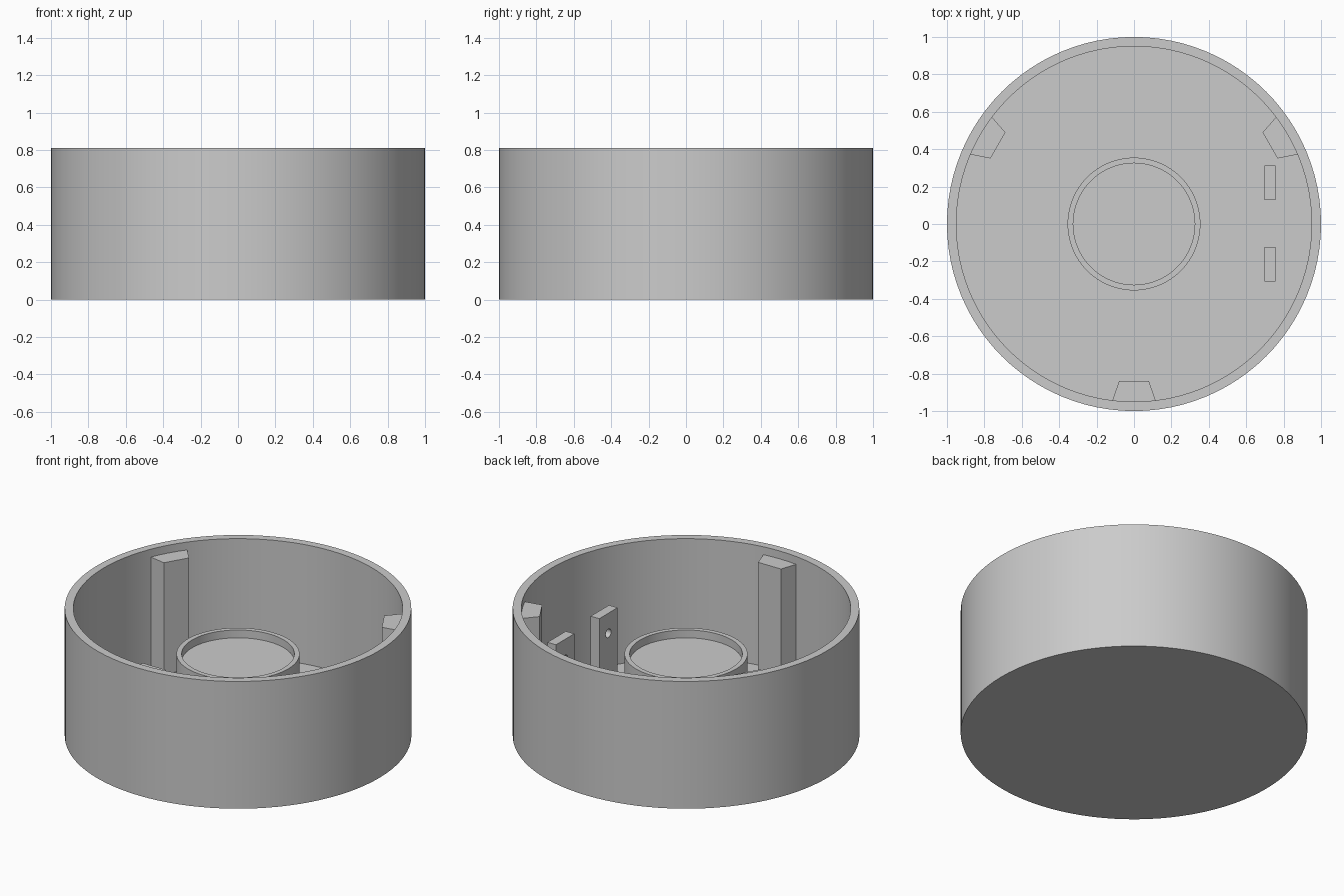
import bpy
import bmesh
from math import pi, radians
from mathutils import Matrix, Vector

if "Cube" in bpy.data.objects:
    bpy.data.objects.remove(bpy.data.objects["Cube"])

FLOOR = 0.05

# One plain grey plastic
grey = bpy.data.materials.new("plain grey")
grey.use_nodes = True
colour = (0.6, 0.6, 0.6, 1)
grey.diffuse_color = colour
grey.node_tree.nodes["Principled BSDF"].inputs["Base Color"].default_value = colour


def finish(name, bm):
    bmesh.ops.recalc_face_normals(bm, faces=bm.faces)
    mesh = bpy.data.meshes.new(name)
    bm.to_mesh(mesh)
    bm.free()
    mesh.materials.append(grey)
    obj = bpy.data.objects.new(name, mesh)
    bpy.context.collection.objects.link(obj)
    return obj


def smooth(obj):
    bpy.ops.object.select_all(action="DESELECT")
    obj.select_set(True)
    bpy.context.view_layer.objects.active = obj
    bpy.ops.object.shade_smooth_by_angle(angle=radians(30))


def lathe(name, profile, steps=96):
    """Turn an (r, z) profile that starts and ends on the axis."""
    bm = bmesh.new()
    verts = [bm.verts.new((r, 0, z)) for r, z in profile]
    edges = [bm.edges.new(pair) for pair in zip(verts, verts[1:])]
    bmesh.ops.spin(bm, geom=verts + edges, cent=(0, 0, 0), axis=(0, 0, 1),
                   angle=2 * pi, steps=steps, use_duplicate=False)
    bmesh.ops.remove_doubles(bm, verts=bm.verts, dist=0.0001)
    obj = finish(name, bm)
    smooth(obj)
    return obj


def prism(name, outline, bottom, top):
    bm = bmesh.new()
    face = bm.faces.new([bm.verts.new((x, y, bottom)) for x, y in outline])
    grown = bmesh.ops.extrude_face_region(bm, geom=[face])["geom"]
    moved = [v for v in grown if isinstance(v, bmesh.types.BMVert)]
    bmesh.ops.translate(bm, verts=moved, vec=(0, 0, top - bottom))
    return finish(name, bm)


# Round open tub
lathe("tub", [(0, 0), (1, 0), (1, 0.81), (0.95, 0.81), (0.95, FLOOR), (0, FLOOR)])

# Central pedestal with a raised lip
lathe("pedestal", [(0, FLOOR), (0.355, FLOOR), (0.355, 0.52),
                   (0.325, 0.52), (0.325, 0.47), (0, 0.47)])

# Three tapered posts against the wall
post_outline = [(-0.08, -0.84), (0.08, -0.84), (0.116, -0.945),
                (0, -0.952), (-0.116, -0.945)]
for name, turn in (("front_post", 0), ("left_post", 120), ("right_post", 240)):
    spin = Matrix.Rotation(radians(turn), 3, "Z")
    outline = [(spin @ Vector((x, y, 0))).xy for x, y in post_outline]
    prism(name, outline, FLOOR, 0.76)

# Pair of upright brackets, each with a pin hole
for name, y in (("back_bracket", 0.22), ("front_bracket", -0.215)):
    outline = [(0.697, y - 0.092), (0.757, y - 0.092),
               (0.757, y + 0.092), (0.697, y + 0.092)]
    bracket = prism(name, outline, FLOOR, 0.51)

    bm = bmesh.new()
    place = Matrix.Translation((0.727, y, 0.382)) @ Matrix.Rotation(pi / 2, 4, "Y")
    bmesh.ops.create_cone(bm, cap_ends=True, segments=24, radius1=0.027,
                          radius2=0.027, depth=0.2, matrix=place)
    cutter = finish("hole_cutter", bm)
    cutter.hide_render = True

    cut = bracket.modifiers.new("pin hole", "BOOLEAN")
    cut.operation = "DIFFERENCE"
    cut.solver = "EXACT"
    cut.object = cutter
    bpy.context.view_layer.objects.active = bracket
    bpy.ops.object.modifier_apply(modifier=cut.name)
    bpy.data.objects.remove(cutter)
    smooth(bracket)
